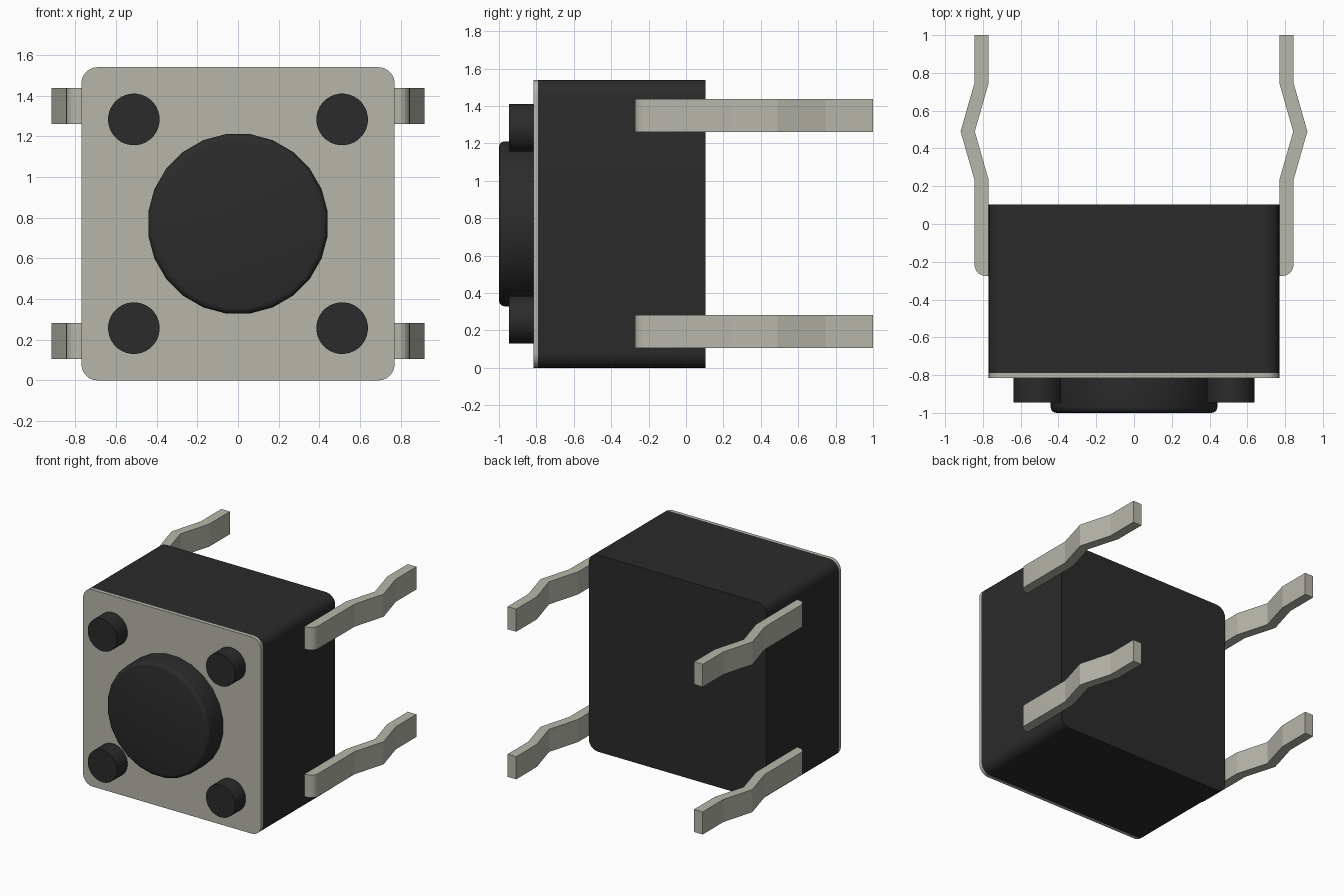
import bpy, bmesh, math
from mathutils import Vector

if "Cube" in bpy.data.objects:
    bpy.data.objects.remove(bpy.data.objects["Cube"])

MID_Z = 0.77


def material(name, rgb):
    m = bpy.data.materials.new(name)
    m.diffuse_color = (*rgb, 1)
    m.use_nodes = True
    m.node_tree.nodes["Principled BSDF"].inputs["Base Color"].default_value = m.diffuse_color
    return m


black = material("black_plastic", (0.024, 0.024, 0.024))
metal = material("tinned_metal", (0.47, 0.47, 0.41))


def prism(name, points, depth, mat, front_bevel=0.0):
    """Extrude a closed 3D outline along the depth vector."""
    bm = bmesh.new()
    face = bm.faces.new([bm.verts.new(p) for p in points])
    rim = list(face.edges)
    new = bmesh.ops.extrude_face_region(bm, geom=[face], use_keep_orig=True)["geom"]
    bmesh.ops.translate(bm, vec=Vector(depth),
                        verts=[g for g in new if isinstance(g, bmesh.types.BMVert)])
    if front_bevel:
        bmesh.ops.bevel(bm, geom=rim, offset=front_bevel, segments=3,
                        profile=0.5, affect='EDGES')
    bmesh.ops.recalc_face_normals(bm, faces=bm.faces)
    mesh = bpy.data.meshes.new(name)
    bm.to_mesh(mesh)
    bm.free()
    mesh.materials.append(mat)
    ob = bpy.data.objects.new(name, mesh)
    bpy.context.collection.objects.link(ob)
    bpy.ops.object.select_all(action='DESELECT')
    ob.select_set(True)
    bpy.context.view_layer.objects.active = ob
    bpy.ops.object.shade_smooth_by_angle(angle=math.radians(32 if name != "leg" else 12))
    return ob


def rounded_square(half, r, y, steps=6):
    pts = []
    for q, (sx, sz) in enumerate([(1, 1), (-1, 1), (-1, -1), (1, -1)]):
        for i in range(steps + 1):
            a = math.pi / 2 * (q + i / steps)
            pts.append((sx * (half - r) + r * math.cos(a), y,
                        MID_Z + sz * (half - r) + r * math.sin(a)))
    return pts


def disc(x, z, r, y, n):
    return [(x + r * math.cos(2 * math.pi * (i + 0.5) / n), y,
             z + r * math.sin(2 * math.pi * (i + 0.5) / n)) for i in range(n)]


# Housing and front cover plate
prism("housing", rounded_square(0.77, 0.08, -0.79), (0, 0.893, 0), black)
prism("cover_plate", rounded_square(0.77, 0.08, -0.816), (0, 0.026, 0), metal)

# Round push button with softened front rim
prism("button", disc(0, MID_Z, 0.445, -1.0, 24), (0, 0.19, 0), black, 0.03)

# Four corner rivets
for sx in (-1, 1):
    for sz in (-1, 1):
        prism("rivet", disc(0.512 * sx, MID_Z + 0.513 * sz, 0.127, -0.946, 32),
              (0, 0.136, 0), black)

# Four kinked legs, rounded at the outer start corner
t, r, x0, y0 = 0.075, 0.06, 0.77, -0.275
bend = [(x0, 0.235), (x0 + 0.073, 0.49), (x0, 0.745), (x0, 1.0)]
corner = [(x0 + t - r + r * math.sin(a), y0 + r - r * math.cos(a))
          for a in (math.pi / 2 * i / 5 for i in range(6))]
outline = corner + [(x + t, y) for x, y in bend] + bend[::-1] + [(x0, y0)]
for sx in (-1, 1):
    for z in (0.105, 1.26):
        prism("leg", [(sx * x, y, z) for x, y in outline], (0, 0, 0.177), metal)
